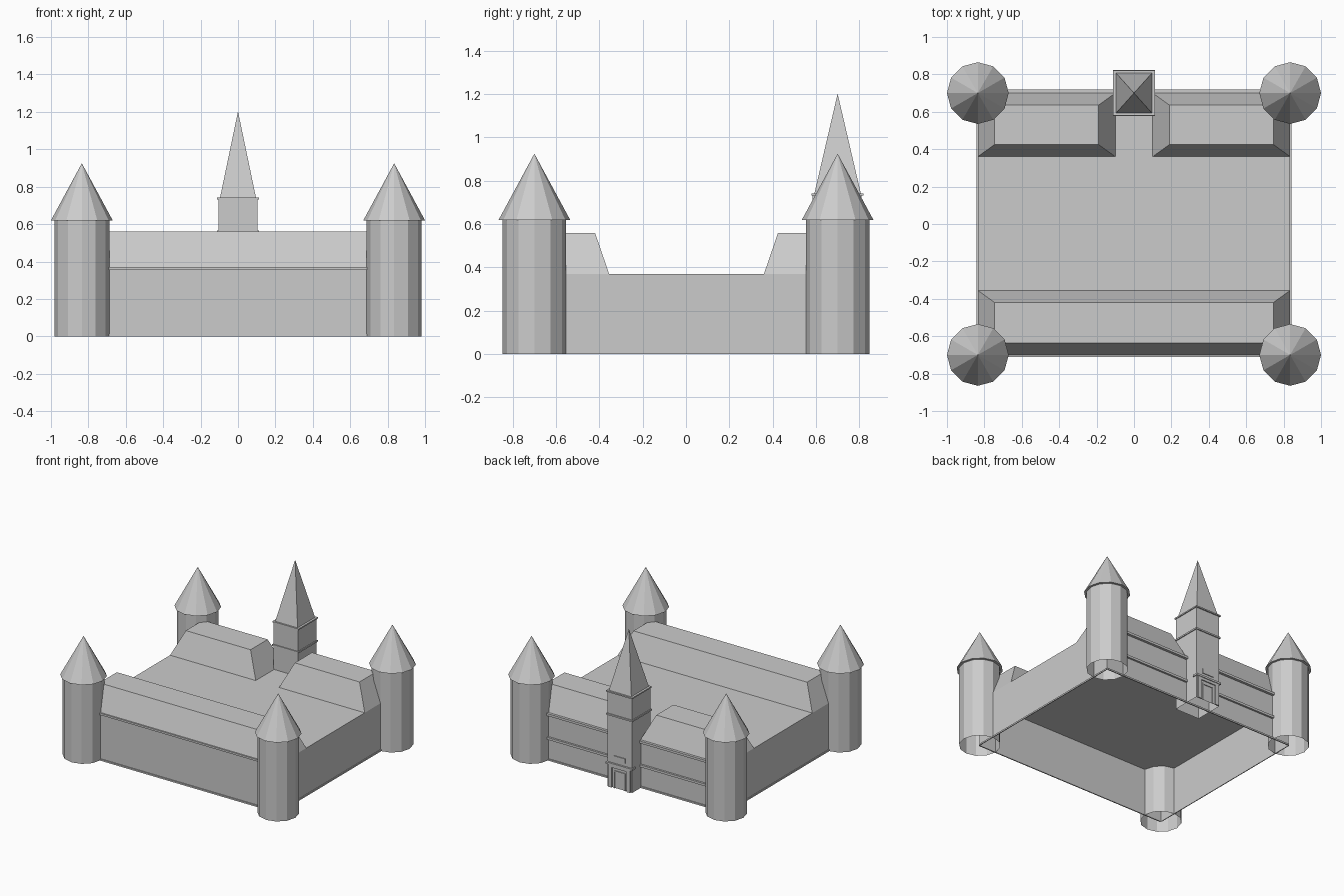
import bpy, bmesh, math

if "Cube" in bpy.data.objects:
    bpy.data.objects.remove(bpy.data.objects["Cube"])

W, D = 0.835, 0.70      # half width and half depth of the building
EAVE, RIDGE = 0.37, 0.56


def finish(name, bm):
    bmesh.ops.recalc_face_normals(bm, faces=bm.faces)
    me = bpy.data.meshes.new(name)
    bm.to_mesh(me)
    bm.free()
    ob = bpy.data.objects.new(name, me)
    bpy.context.collection.objects.link(ob)
    return ob


def block(name, low, high, z0, z1, bottom=True):
    """Box or frustum between two rectangles (x0, x1, y0, y1)."""
    bm = bmesh.new()
    rings = []
    for (x0, x1, y0, y1), z in ((low, z0), (high, z1)):
        rings.append([bm.verts.new((x, y, z)) for x, y in
                      ((x0, y0), (x1, y0), (x1, y1), (x0, y1))])
    for i in range(4):
        j = (i + 1) % 4
        bm.faces.new((rings[0][i], rings[0][j], rings[1][j], rings[1][i]))
    bm.faces.new(rings[1])
    if bottom:
        bm.faces.new(rings[0][::-1])
    ob = finish(name, bm)
    if not bottom:      # open shells: make sure normals face outward
        for p in ob.data.polygons:
            if p.normal.z > 0.99 or p.normal.z < -0.99:
                if p.normal.z < 0:
                    ob.data.flip_normals()
                break
    return ob


def box(name, x0, x1, y0, y1, z0, z1, bottom=True):
    r = (x0, x1, y0, y1)
    return block(name, r, r, z0, z1, bottom)


def tube(name, x, y, r0, r1, z0, z1, caps):
    bm = bmesh.new()
    bmesh.ops.create_cone(bm, cap_ends=caps, segments=12, radius1=r0,
                          radius2=r1, depth=z1 - z0)
    bmesh.ops.translate(bm, verts=bm.verts, vec=(x, y, (z0 + z1) / 2))
    return finish(name, bm)


# hollow main walls with flat roof, open underneath
box("main_walls", -W, W, -D, D, 0, EAVE, bottom=False)

# thin base moulding
for s in (-1, 1):
    box("base_side", *sorted((s * W, s * (W + 0.006))), -D, D, 0, 0.012)
    box("base_end", -W, W, *sorted((s * D, s * (D + 0.008))), 0, 0.012)

# front eave moulding and rear string courses
box("front_cornice", -W, W, -D - 0.01, -D, 0.355, EAVE)
for s in (-1, 1):
    xs = sorted((s * 0.105, s * W))
    box("rear_cornice", *xs, D, D + 0.02, 0.352, EAVE)
    box("rear_string_course", *xs, D, D + 0.015, 0.165, 0.183)

# hipped roofs: front wing and two rear wings
block("front_wing_roof", (-W, W, -D, -0.355), (-0.745, 0.745, -0.635, -0.42),
      EAVE, RIDGE)
for s in (-1, 1):
    block("rear_wing_roof", (*sorted((s * 0.10, s * W)), 0.36, D),
          (*sorted((s * 0.19, s * 0.745)), 0.425, 0.635), EAVE, RIDGE)

# corner towers with conical roofs
for sx in (-1, 1):
    for sy in (-1, 1):
        tube("corner_tower", sx * W, sy * D, 0.147, 0.147, 0, 0.625, False)
        tube("tower_roof", sx * W, sy * D, 0.165, 0, 0.62, 0.925, True)

# central rear gate tower and spire
box("gate_tower", -0.105, 0.105, 0.585, 0.81, 0, 0.74, bottom=False)
box("belfry_band", -0.112, 0.112, 0.578, 0.818, 0.553, 0.565)
box("belfry_cap", -0.112, 0.112, 0.58, 0.82, 0.732, 0.742)
eps = 0.0005
block("spire", (-0.096, 0.096, 0.593, 0.807), (-eps, eps, D - eps, D + eps),
      0.742, 1.20)

# gate portal on the rear face: cornice, posts, inner frame and plaque
F = 0.81
box("portal_cornice", -0.112, 0.112, F - 0.03, F + 0.014, 0.175, 0.19)
box("portal_lintel", -0.085, 0.085, F, F + 0.008, 0.155, 0.175)
box("gate_inner_lintel", -0.05, 0.05, F, F + 0.006, 0.125, 0.135)
for s in (-1, 1):
    box("portal_post", *sorted((s * 0.065, s * 0.095)), F, F + 0.01, 0, 0.175)
    box("gate_inner_frame", *sorted((s * 0.04, s * 0.05)), F, F + 0.006, 0, 0.125)
box("plaque", -0.05, 0.05, F, F + 0.006, 0.215, 0.25)
